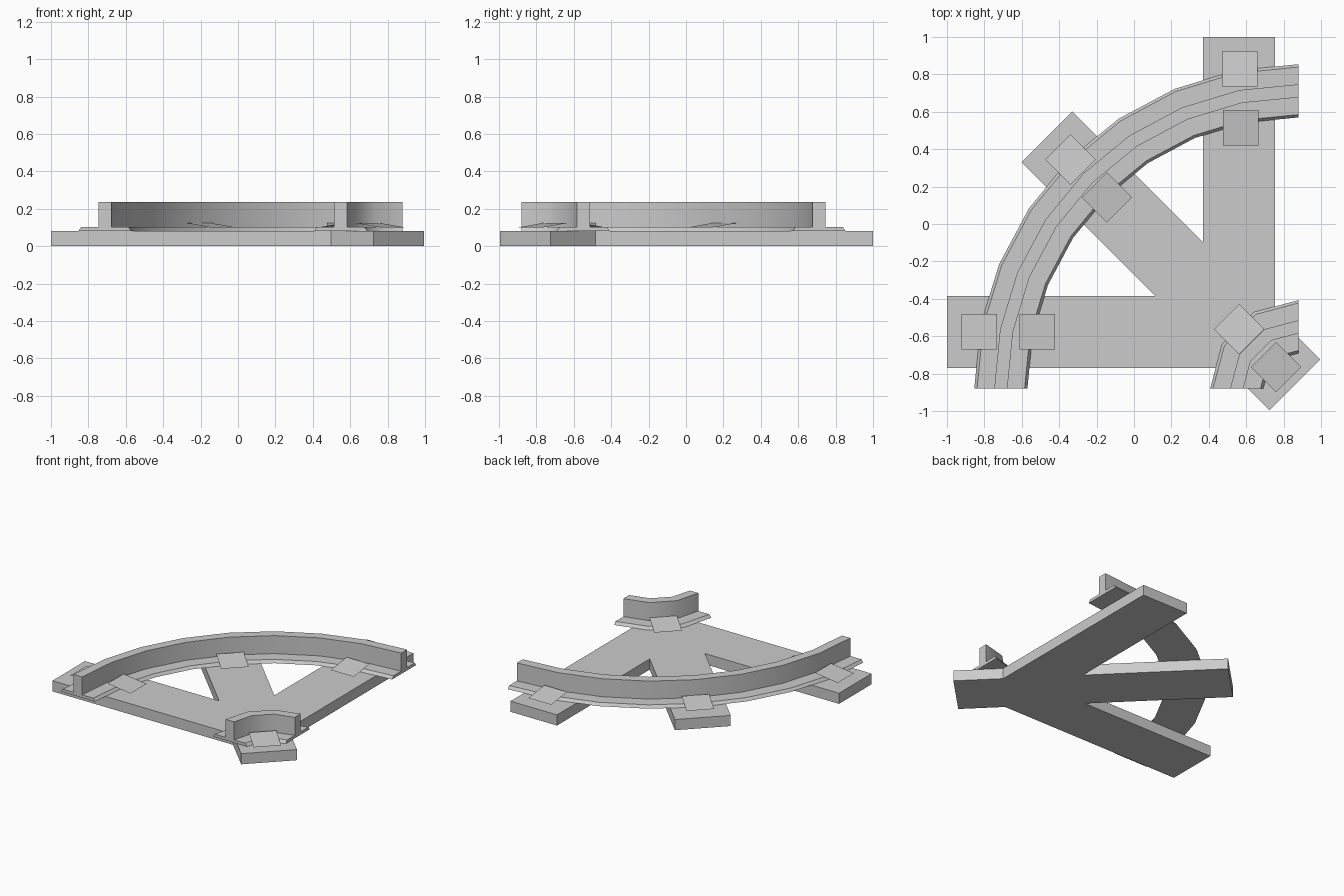
import bpy, bmesh, math

if "Cube" in bpy.data.objects:
    bpy.data.objects.remove(bpy.data.objects["Cube"])

PIVOT = (0.88, -0.88)          # common centre of both curved rails
BEAM_W, BEAM_H = 0.385, 0.08
CLIP = 0.19


def finish(name, bm, smooth=False):
    bmesh.ops.recalc_face_normals(bm, faces=bm.faces)
    mesh = bpy.data.meshes.new(name)
    bm.to_mesh(mesh)
    bm.free()
    obj = bpy.data.objects.new(name, mesh)
    bpy.context.collection.objects.link(obj)
    if smooth:
        bpy.ops.object.select_all(action='DESELECT')
        obj.select_set(True)
        bpy.context.view_layer.objects.active = obj
        bpy.ops.object.shade_smooth_by_angle(angle=math.radians(35))
    return obj


def beam(name, centre, length, angle):
    bm = bmesh.new()
    bmesh.ops.create_cube(bm, size=1)
    obj = finish(name, bm)
    for v in obj.data.vertices:
        v.co.x *= length
        v.co.y *= BEAM_W
        v.co.z *= BEAM_H
    obj.location = (*centre, BEAM_H / 2)
    obj.rotation_euler.z = math.radians(angle)


def rail(name, radius, segments):
    # flanged upright section swept through a quarter circle
    half = [(0.142, 0.08), (0.127, 0.102), (0.035, 0.102), (0.035, 0.237)]
    profile = half + [(-r, z) for r, z in reversed(half)]
    bm = bmesh.new()
    rings = []
    for i in range(segments + 1):
        a = math.pi / 2 * (1 + i / segments)
        rings.append([bm.verts.new((PIVOT[0] + (radius + r) * math.cos(a),
                                    PIVOT[1] + (radius + r) * math.sin(a), z))
                      for r, z in profile])
    n = len(profile)
    for a, b in zip(rings, rings[1:]):
        for j in range(n):
            k = (j + 1) % n
            bm.faces.new((a[j], a[k], b[k], b[j]))
    bm.faces.new(rings[0])
    bm.faces.new(rings[-1])
    finish(name, bm, True)


def clip(name, centre, downhill):
    # thin square plate, its low edge facing the downhill direction
    h = CLIP / 2
    bm = bmesh.new()
    bm.faces.new([bm.verts.new(p) for p in
                  ((-h, -h, 0.124), (h, -h, 0.1), (h, h, 0.1), (-h, h, 0.124))])
    obj = finish(name, bm)
    obj.location = (*centre, 0)
    obj.rotation_euler.z = math.radians(downhill)


# supporting beams
beam("side_beam", (-0.175, -0.5775), 1.65, 0)
beam("back_beam", (0.5625, 0.175), 1.65, 90)
beam("diagonal_beam", (0.197, -0.197), 1.874, -45)

# curved rails
rail("outer_rail", 1.592, 8)
rail("inner_rail", 0.331, 3)

# clip plates on either side of the rails
for name, outer, inner, angle in (
        ("side", (-0.828, -0.575), (-0.518, -0.575), 180),
        ("back", (0.565, 0.83), (0.57, 0.515), 90),
        ("diagonal", (-0.34, 0.345), (-0.145, 0.142), 135),
        ("inner_rail", (0.562, -0.562), (0.76, -0.765), 135)):
    clip(name + "_outer_clip", outer, angle)
    clip(name + "_inner_clip", inner, angle + 180)
